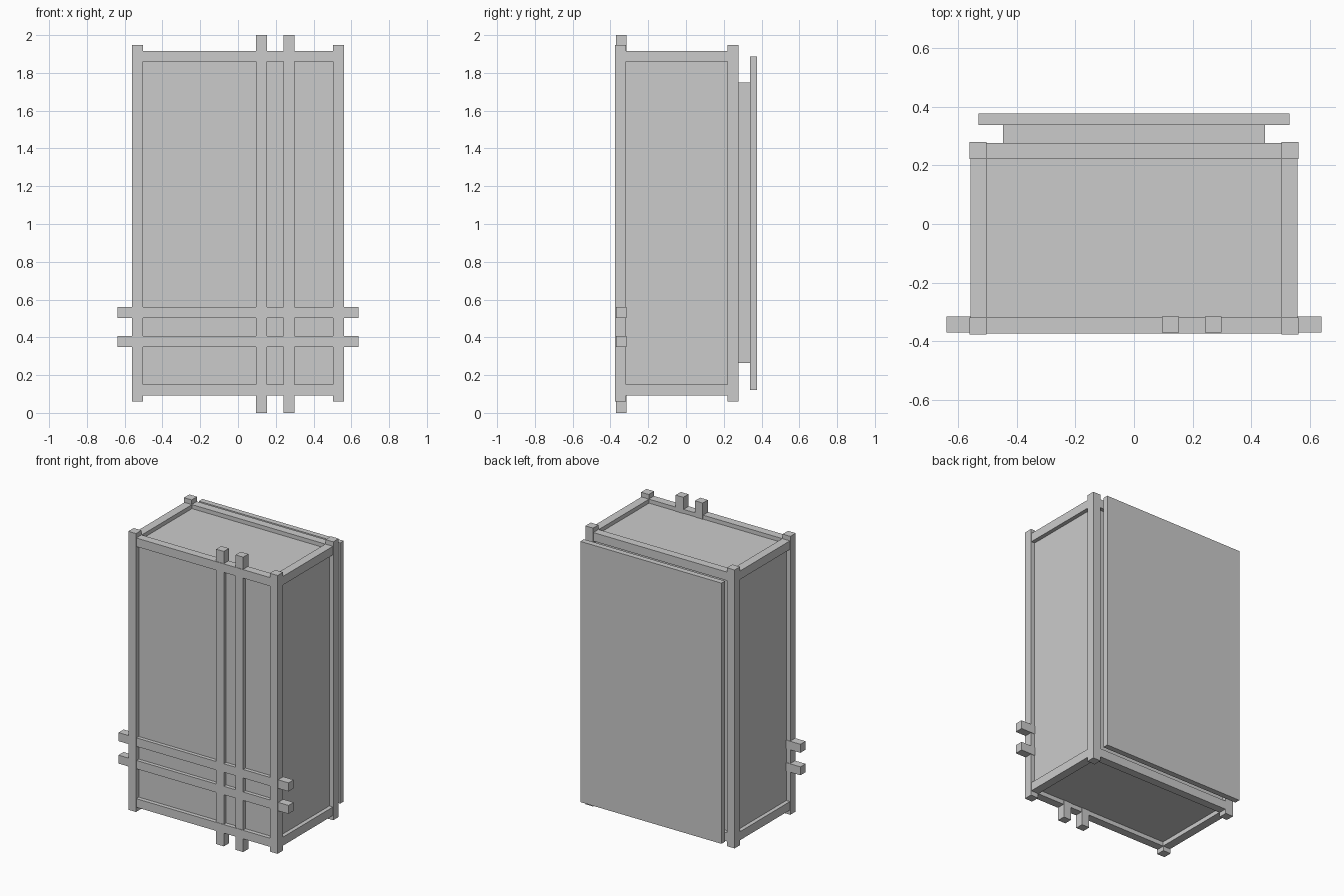
import bpy

if "Cube" in bpy.data.objects:
    bpy.data.objects.remove(bpy.data.objects["Cube"])


def box(name, x, y, z):
    """Box spanning the given (min, max) ranges."""
    bpy.ops.mesh.primitive_cube_add(size=1, location=[(a + b) / 2 for a, b in (x, y, z)])
    ob = bpy.context.object
    ob.name = name
    ob.scale = [b - a for a, b in (x, y, z)]
    bpy.ops.object.transform_apply(location=False, rotation=False, scale=True)
    return ob


def sides(a, b):
    """Mirrored pair of ranges about zero."""
    return ((-b, -a), (a, b))


FRONT, BACK = (-0.376, -0.318), (0.221, 0.279)
RAIL_FRONT, RAIL_BACK = (-0.373, -0.318), (0.221, 0.276)
RAIL_Z = ((0.091, 0.149), (1.859, 1.917))

# Recessed cabinet body
box("cabinet_body", (-0.53, 0.53), (-0.345, 0.25), (0.12, 1.89))

# Corner posts
for x in sides(0.502, 0.56):
    for y in (FRONT, BACK):
        box("corner_post", x, y, (0.06, 1.948))

# Frame rails along the top and bottom edges
for z in RAIL_Z:
    for y in (RAIL_FRONT, RAIL_BACK):
        box("long_rail", (-0.53, 0.53), y, z)
    for x in sides(0.5, 0.557):
        box("side_rail", x, (-0.345, 0.25), z)

# Crossing lattice bars on the front, overshooting the frame
LATTICE_Y = (-0.37, -0.315)
for x in ((0.095, 0.153), (0.241, 0.298)):
    box("vertical_lattice_bar", x, LATTICE_Y, (0, 2))
for z in ((0.35, 0.407), (0.502, 0.56)):
    box("horizontal_lattice_bar", (-0.638, 0.638), LATTICE_Y, z)

# Back panel standing off on a smaller spacer block
box("back_spacer", (-0.446, 0.446), (0.24, 0.34), (0.263, 1.748))
box("back_panel", (-0.53, 0.53), (0.338, 0.376), (0.12, 1.888))
